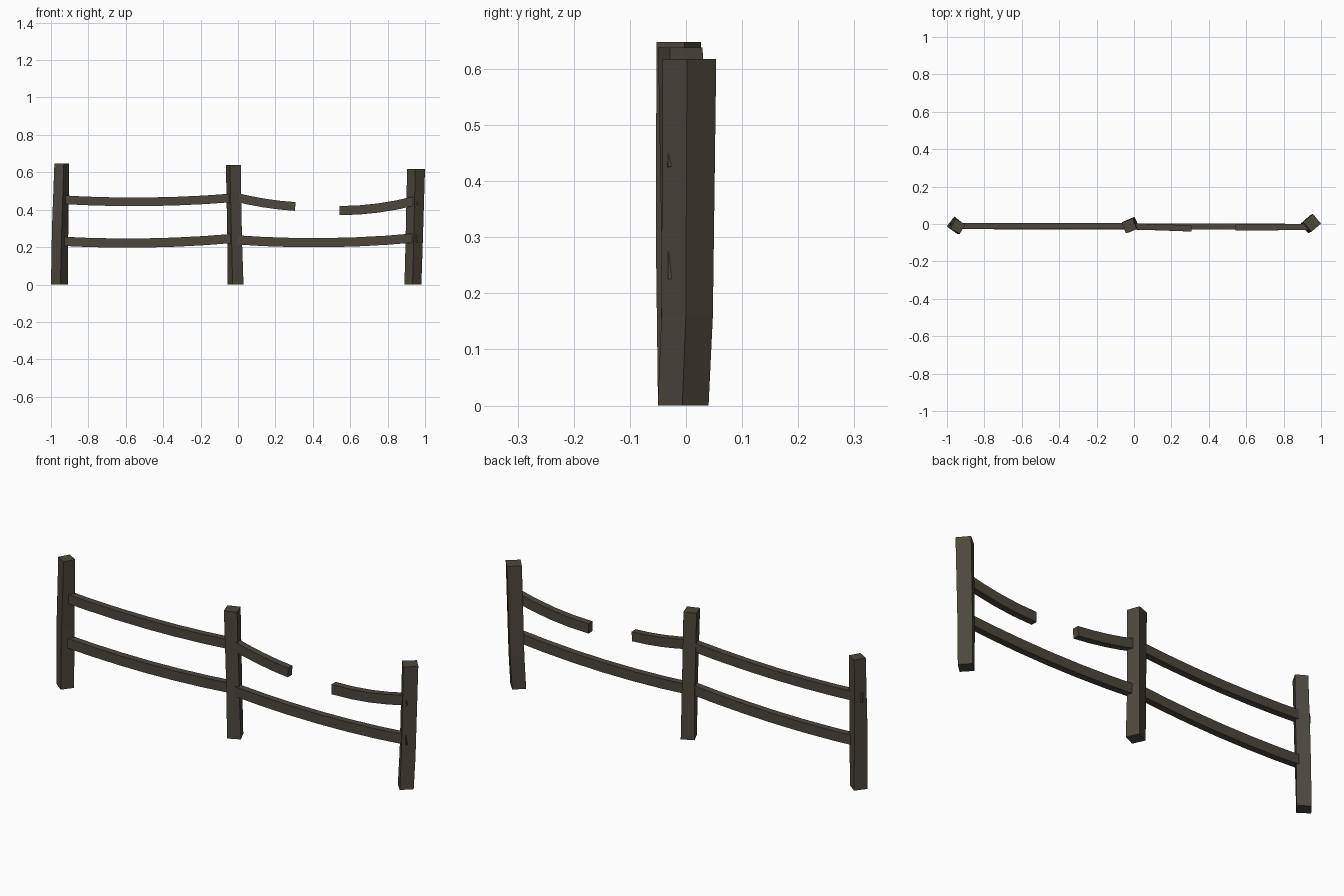
import bpy
import bmesh
from math import radians, hypot
from mathutils import Vector, Matrix

cube = bpy.data.objects.get("Cube")
if cube:
    bpy.data.objects.remove(cube, do_unlink=True)

wood = bpy.data.materials.new("dark weathered wood")
wood.use_nodes = True
colour = (0.075, 0.064, 0.046, 1)
wood.diffuse_color = colour
bsdf = wood.node_tree.nodes["Principled BSDF"]
bsdf.inputs["Base Color"].default_value = colour
bsdf.inputs["Roughness"].default_value = 0.9


def loft(name, rings):
    """Skin a row of four-cornered rings and cap both ends."""
    bm = bmesh.new()
    rows = [[bm.verts.new(p) for p in ring] for ring in rings]
    for a, b in zip(rows, rows[1:]):
        for i in range(4):
            j = (i + 1) % 4
            bm.faces.new((a[i], a[j], b[j], b[i]))
    bm.faces.new(rows[0])
    bm.faces.new(rows[-1])
    bmesh.ops.recalc_face_normals(bm, faces=bm.faces)
    mesh = bpy.data.meshes.new(name)
    bm.to_mesh(mesh)
    bm.free()
    mesh.materials.append(wood)
    obj = bpy.data.objects.new(name, mesh)
    bpy.context.collection.objects.link(obj)
    return obj


CORNERS = ((-1, -1), (1, -1), (1, 1), (-1, 1))


def post(name, levels):
    """Square post; each level is x, y, z, side width, turn in degrees."""
    rings = []
    for x, y, z, w, turn in levels:
        spin = Matrix.Rotation(radians(turn), 3, 'Z')
        rings.append([spin @ Vector((a * w / 2, b * w / 2, 0)) + Vector((x, y, z))
                      for a, b in CORNERS])
    loft(name, rings)


def rail(name, start, middle, end, height=0.049, depth=0.033, steps=6):
    """Sagging rail through three (x, y, z) points, cut square to its run."""
    p0, p1, p2 = Vector(start), Vector(middle), Vector(end)
    s = (p1.x - p0.x) / (p2.x - p0.x)
    control = (p1 - p0 * (1 - s) ** 2 - p2 * s ** 2) / (2 * s * (1 - s))
    rings = []
    for i in range(steps + 1):
        t = i / steps
        p = p0 * (1 - t) ** 2 + control * (2 * t * (1 - t)) + p2 * t ** 2
        run = (control - p0) * (1 - t) + (p2 - control) * t
        up = Vector((-run.z, 0, run.x)) / hypot(run.x, run.z)
        rings.append([p + Vector((0, a * depth / 2, 0)) + up * (b * height / 2)
                      for a, b in CORNERS])
    loft(name, rings)


# Three crooked posts
post("right_post", [(-0.955, -0.005, 0, 0.064, -38),
                    (-0.951, -0.010, 0.3, 0.063, -34),
                    (-0.942, -0.013, 0.648, 0.058, -30)])
post("middle_post", [(-0.013, -0.004, 0, 0.064, 25),
                     (-0.018, -0.004, 0.25, 0.060, 22),
                     (-0.025, -0.010, 0.638, 0.062, 20)])
post("left_post", [(0.935, -0.005, 0, 0.064, 43),
                   (0.940, 0.002, 0.16, 0.065, 42),
                   (0.952, 0.006, 0.618, 0.068, 40)])

# Unbroken rails
rail("right_upper_rail", (-0.982, -0.011, 0.456), (-0.5, -0.011, 0.442), (-0.02, -0.011, 0.464), 0.046)
rail("right_lower_rail", (-0.96, -0.011, 0.232), (-0.5, -0.012, 0.222), (-0.02, -0.012, 0.247))
rail("left_lower_rail", (-0.03, -0.014, 0.240), (0.48, -0.014, 0.224), (0.957, -0.016, 0.250))

# Two halves of the snapped rail
rail("snapped_rail_inner", (-0.03, -0.013, 0.471), (0.15, -0.018, 0.434), (0.306, -0.024, 0.417), 0.047, steps=4)
rail("snapped_rail_outer", (0.543, -0.018, 0.395), (0.75, -0.017, 0.409), (0.957, -0.016, 0.450), steps=4)
